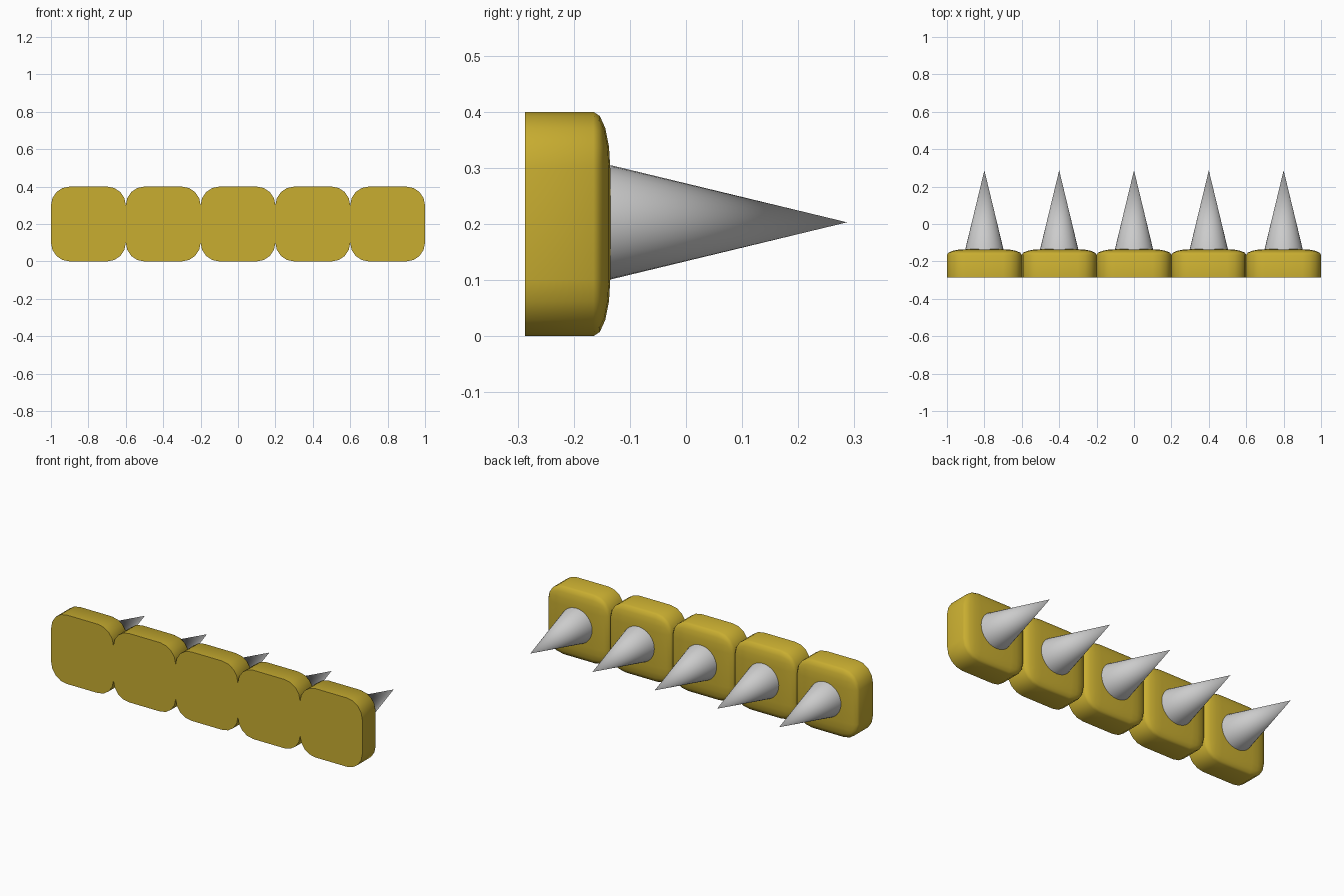
import bpy, bmesh, math
from mathutils import Matrix, Vector

if "Cube" in bpy.data.objects:
    bpy.data.objects.remove(bpy.data.objects["Cube"])

SIZE, FRONT, BACK, TIP = 0.4, -0.287, -0.135, 0.287
BEVEL, FLATTEN = 0.1, 0.3   # the bevel is shallower in depth than in width

gold = bpy.data.materials.new("gold")
gold.diffuse_color = (0.58, 0.42, 0.03, 1)
gold.use_nodes = True
gold.node_tree.nodes["Principled BSDF"].inputs["Base Color"].default_value = gold.diffuse_color


def finish(bm, name, x, material=None):
    bmesh.ops.recalc_face_normals(bm, faces=bm.faces)
    mesh = bpy.data.meshes.new(name)
    bm.to_mesh(mesh)
    bm.free()
    obj = bpy.data.objects.new(name, mesh)
    bpy.context.collection.objects.link(obj)
    obj.location = (x, 0, SIZE / 2)
    if material:
        mesh.materials.append(material)
    bpy.ops.object.select_all(action='DESELECT')
    obj.select_set(True)
    bpy.context.view_layer.objects.active = obj
    bpy.ops.object.shade_smooth_by_angle(angle=math.radians(40))
    return obj


def block(x, i):
    # Box with rounded sides and back rim, flat sharp-edged front
    bm = bmesh.new()
    bmesh.ops.create_cube(bm, size=1)
    depth = (BACK - FRONT) / FLATTEN
    bmesh.ops.scale(bm, vec=(SIZE, depth, SIZE), verts=bm.verts)
    edges = [e for e in bm.edges if any(v.co.y > 0 for v in e.verts)]
    bmesh.ops.bevel(bm, geom=edges, offset=BEVEL, segments=4, profile=0.5,
                    affect='EDGES', clamp_overlap=True)
    bmesh.ops.scale(bm, vec=(1, FLATTEN, 1), verts=bm.verts)
    bmesh.ops.translate(bm, vec=(0, (FRONT + BACK) / 2, 0), verts=bm.verts)
    finish(bm, f"block_{i}", x, gold)


def spike(x, i):
    # Cone pointing backwards, seated on the block
    bm = bmesh.new()
    length = TIP - BACK
    bmesh.ops.create_cone(bm, cap_ends=True, segments=32, radius1=0.102,
                          radius2=0, depth=length,
                          matrix=Matrix.Translation((0, (TIP + BACK) / 2, 0.003))
                          @ Matrix.Rotation(-math.pi / 2, 4, 'X'))
    finish(bm, f"spike_{i}", x)


for i in range(5):
    x = (i - 2) * SIZE
    block(x, i + 1)
    spike(x, i + 1)
